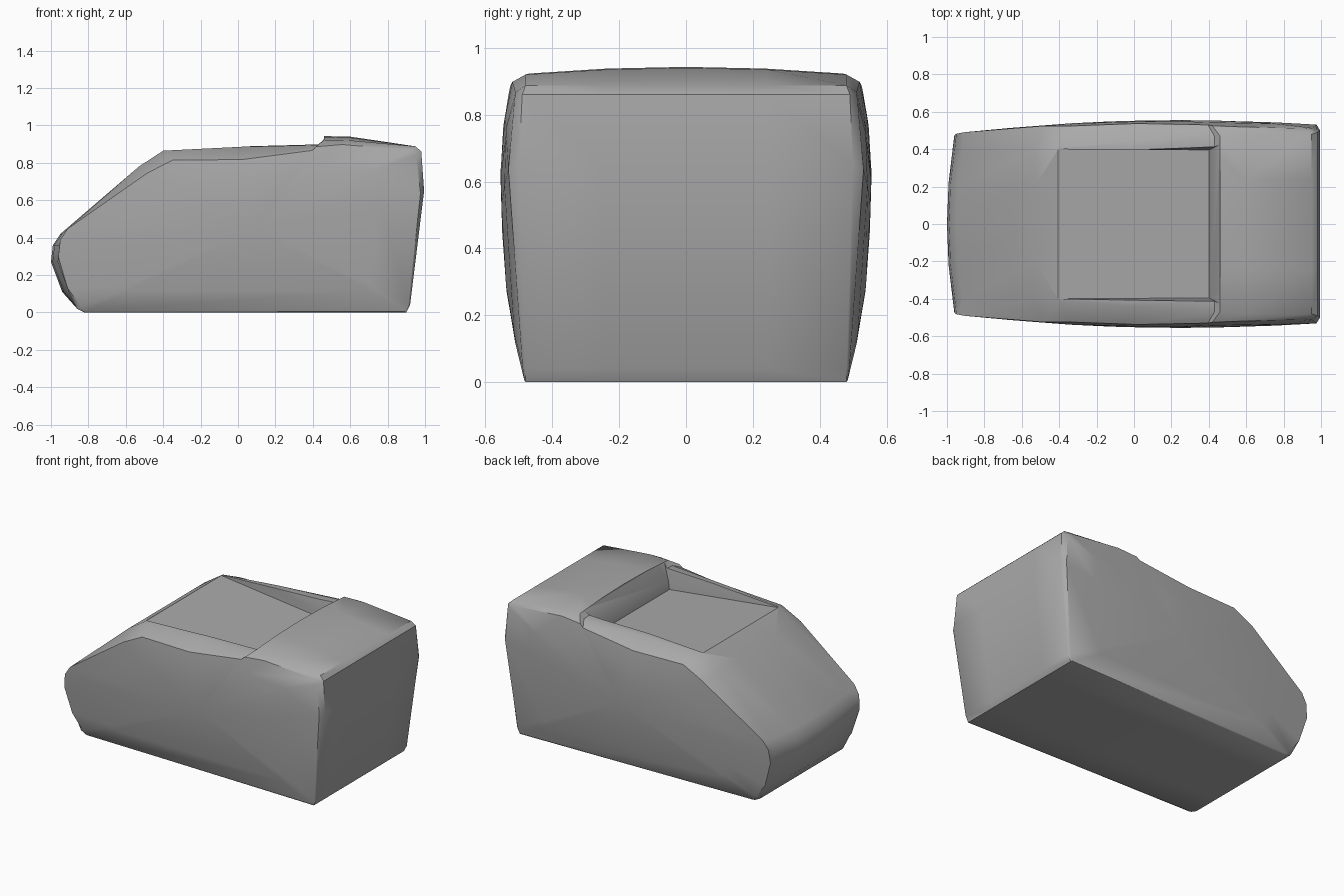
import bpy, bmesh, math

cube = bpy.data.objects.get("Cube")
if cube:
    bpy.data.objects.remove(cube, do_unlink=True)

grey = bpy.data.materials.new("plain grey")
grey.use_nodes = True
colour = (0.4, 0.4, 0.4, 1)
grey.diffuse_color = colour
grey.node_tree.nodes["Principled BSDF"].inputs["Base Color"].default_value = colour

# Side outline: x, z, half-width of the flat middle, shoulder inset
OUTLINE = [
    (-0.82, 0.00, 0.44, 0.01), (-0.86, 0.02, 0.44, 0.02),
    (-0.94, 0.11, 0.44, 0.03), (-1.00, 0.27, 0.44, 0.04),
    (-0.99, 0.36, 0.43, 0.04), (-0.95, 0.42, 0.41, 0.04),
    (-0.53, 0.78, 0.40, 0.05), (-0.40, 0.865, 0.41, 0.07),
    (0.00, 0.885, 0.44, 0.07), (0.43, 0.915, 0.47, 0.06),
    (0.46, 0.943, 0.47, 0.07), (0.60, 0.94, 0.48, 0.06),
    (0.95, 0.888, 0.48, 0.03), (0.98, 0.86, 0.49, 0.03),
    (0.995, 0.65, 0.50, 0.02), (0.92, 0.04, 0.48, 0.01),
    (0.90, 0.00, 0.48, 0.01),
]
CENTRE_X, CENTRE_Z = 0.1, 0.45


def half_width(x, z):
    """Bulging flank, widest a little behind and above the middle."""
    lean = 0.14 if z < 0.62 else 0.4
    return 0.555 - 0.045 * (x - 0.25) ** 2 - lean * (z - 0.62) ** 2


def middle_ring(bm, t):
    ring = []
    for x, z, flat, _ in OUTLINE:
        if x < -0.9:
            x += 0.035 * t * t
        if z > 0.9 and x > 0.4:
            z -= 0.02 * t * t
        ring.append(bm.verts.new((x, t * flat, z)))
    return ring


def flank_ring(bm, side, scale):
    ring = []
    for x, z, _, inset in OUTLINE:
        dx, dz = CENTRE_X - x, CENTRE_Z - z
        # pull the shoulder in, mostly down from the roof and back from the nose
        length = math.hypot(dx, dz)
        x += dx / length * inset
        z += 0 if z < 0.02 else math.copysign(inset * max(abs(dz) / length, 0.7), dz)
        z = max(z, 0.005)
        x = CENTRE_X + (x - CENTRE_X) * scale
        z = CENTRE_Z + (z - CENTRE_Z) * scale
        ring.append(bm.verts.new((x, side * half_width(x, z), z)))
    return ring


# Body shell lofted from one flank to the other
bm = bmesh.new()
flanks = (1.0, 0.75, 0.4)
rings = [flank_ring(bm, -1, s) for s in reversed(flanks)]
rings += [middle_ring(bm, t) for t in (-1, -0.5, 0, 0.5, 1)]
rings += [flank_ring(bm, 1, s) for s in flanks]
count = len(OUTLINE)
for a, b in zip(rings, rings[1:]):
    for i in range(count):
        j = (i + 1) % count
        bm.faces.new((a[i], a[j], b[j], b[i]))
for ring, side in ((rings[0], -1), (rings[-1], 1)):
    hub = bm.verts.new((CENTRE_X, side * half_width(CENTRE_X, CENTRE_Z), CENTRE_Z))
    for i in range(count):
        bm.faces.new((ring[i], ring[(i + 1) % count], hub))
bmesh.ops.recalc_face_normals(bm, faces=bm.faces)
mesh = bpy.data.meshes.new("body_shell")
bm.to_mesh(mesh)
bm.free()
mesh.materials.append(grey)
body = bpy.data.objects.new("body_shell", mesh)
bpy.context.collection.objects.link(body)

# Wedge that sinks the roof recess, deepest at the back
bm = bmesh.new()
WEDGE = [(-0.41, 0.862, 0.40), (0.40, 0.77, 0.395), (0.41, 0.82, 0.40),
         (0.46, 0.93, 0.425), (0.465, 1.0, 0.43), (-0.41, 1.0, 0.40)]
ends = [[bm.verts.new((x, s * y, z)) for x, z, y in WEDGE] for s in (-1, 1)]
for end in ends:
    bm.faces.new(end)
for i in range(len(WEDGE)):
    j = (i + 1) % len(WEDGE)
    bm.faces.new((ends[0][i], ends[0][j], ends[1][j], ends[1][i]))
bmesh.ops.triangulate(bm, faces=bm.faces)
bmesh.ops.recalc_face_normals(bm, faces=bm.faces)
cut_mesh = bpy.data.meshes.new("recess_cutter")
bm.to_mesh(cut_mesh)
bm.free()
cut_mesh.materials.append(grey)
cutter = bpy.data.objects.new("recess_cutter", cut_mesh)
cutter.hide_render = True
bpy.context.collection.objects.link(cutter)

cut = body.modifiers.new("roof_recess", "BOOLEAN")
cut.object = cutter
cut.operation = "DIFFERENCE"
cut.solver = "EXACT"
for ob in bpy.context.selected_objects:
    ob.select_set(False)
bpy.context.view_layer.objects.active = body
body.select_set(True)
bpy.ops.object.modifier_apply(modifier=cut.name)
bpy.data.objects.remove(cutter, do_unlink=True)
bpy.ops.object.shade_smooth_by_angle(angle=math.radians(35))
